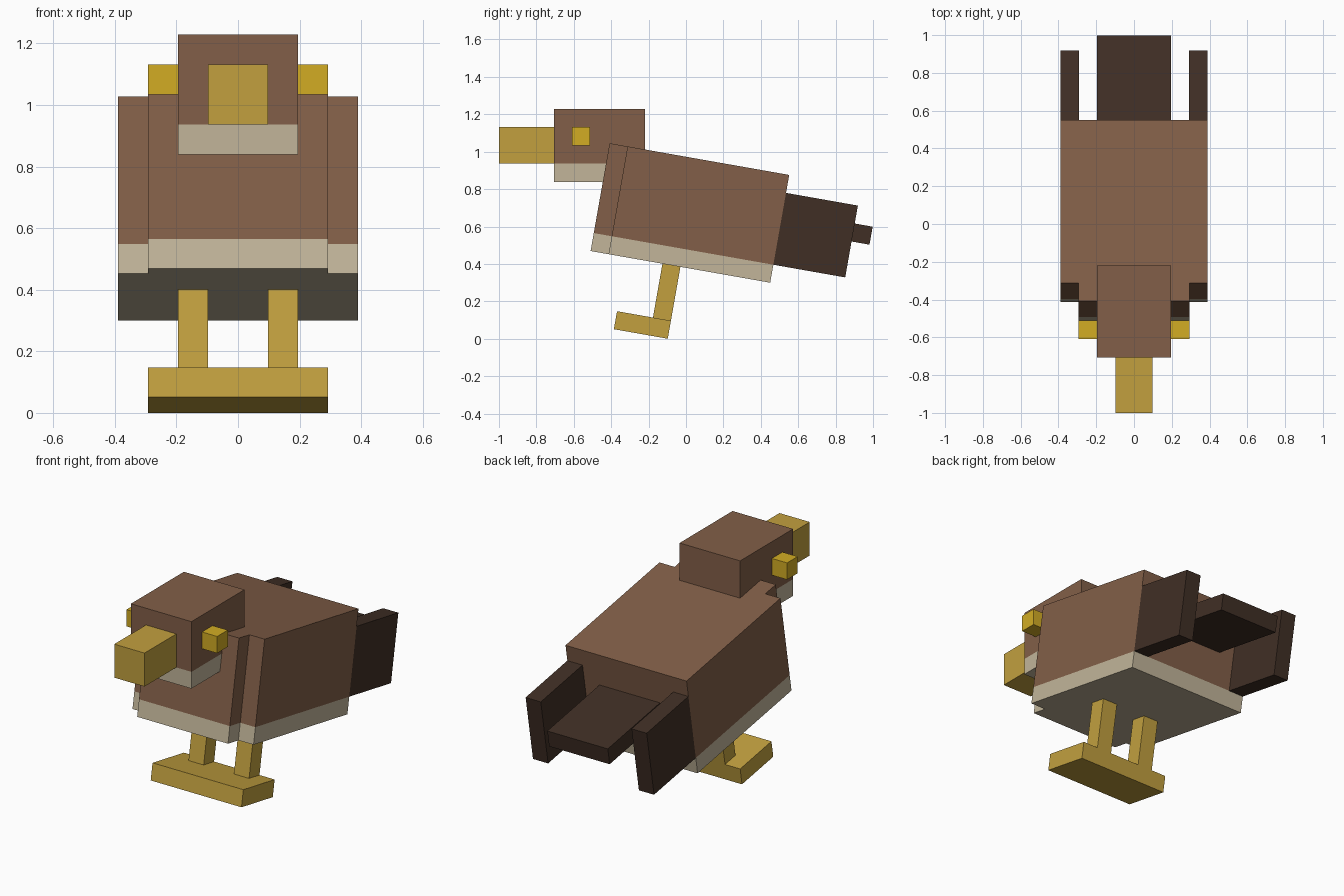
import bpy, bmesh, math
from mathutils import Matrix

if "Cube" in bpy.data.objects:
    bpy.data.objects.remove(bpy.data.objects["Cube"])

U = 0.0975  # block unit
TILT = Matrix.Translation((0, -0.51, 0.469)) @ Matrix.Rotation(math.radians(-10), 4, 'X')
LEVEL = Matrix.Translation((0, -0.707, 0.839))


def material(name, rgb):
    m = bpy.data.materials.new(name)
    lin = [(c / 255 / 12.92) if c < 10 else ((c / 255 + 0.055) / 1.055) ** 2.4 for c in rgb]
    m.diffuse_color = (*lin, 1)
    m.use_nodes = True
    m.node_tree.nodes["Principled BSDF"].inputs["Base Color"].default_value = m.diffuse_color
    return m


BROWN = material("brown", (130, 95, 72))
CREAM = material("cream", (194, 181, 154))
GOLD = material("ochre", (194, 160, 63))
EYE = material("bright_gold", (210, 172, 36))
DARK = material("dark_brown", (64, 47, 37))


def prism(name, outline, z0, z1, frame, mat, low_mat=None, split=1):
    """Extrude a plan outline; faces below `split` take low_mat. All in block units."""
    bm = bmesh.new()
    base = bm.faces.new([bm.verts.new((x, y, z0)) for x, y in outline])
    top = bmesh.ops.extrude_face_region(bm, geom=[base])["geom"]
    bmesh.ops.translate(bm, vec=(0, 0, z1 - z0),
                        verts=[v for v in top if isinstance(v, bmesh.types.BMVert)])
    if low_mat:
        bmesh.ops.bisect_plane(bm, geom=bm.verts[:] + bm.edges[:] + bm.faces[:],
                               plane_co=(0, 0, split), plane_no=(0, 0, 1))
        for f in bm.faces:
            f.material_index = int(f.calc_center_median().z < split)
    bmesh.ops.recalc_face_normals(bm, faces=bm.faces[:])
    bm.transform(frame @ Matrix.Scale(U, 4))
    me = bpy.data.meshes.new(name)
    bm.to_mesh(me)
    bm.free()
    me.materials.append(mat)
    if low_mat:
        me.materials.append(low_mat)
    ob = bpy.data.objects.new(name, me)
    bpy.context.collection.objects.link(ob)
    return ob


def box(name, x, y, z, frame, mat, low_mat=None):
    outline = [(x[0], y[0]), (x[1], y[0]), (x[1], y[1]), (x[0], y[1])]
    return prism(name, outline, *z, frame, mat, low_mat)


# Body with a narrower chest step and pale underside
prism("body", [(-3, 0), (3, 0), (3, 1), (4, 1), (4, 10), (-4, 10), (-4, 1), (-3, 1)],
      0, 6, TILT, BROWN, CREAM)

# Level head with pale throat, and beak
box("head", (-2, 2), (0, 5), (0, 4), LEVEL, BROWN, CREAM)
box("beak", (-1, 1), (-3, 0), (1, 3), LEVEL, GOLD)

# Tail and slab feet
box("tail", (-2, 2), (10, 15), (3, 4), TILT, DARK)
box("feet", (-3, 3), (2, 5), (-4, -3), TILT, GOLD)

# Paired parts
for side, s in (("left", -1), ("right", 1)):
    span = lambda a, b: tuple(sorted((s * a, s * b)))
    box(side + "_eye", span(2, 3), (1, 2), (2, 3), LEVEL, EYE)
    box(side + "_wing_tip", span(3, 4), (10, 14), (1, 5), TILT, DARK)
    box(side + "_leg", span(1, 2), (4, 5), (-3, 0), TILT, GOLD)
